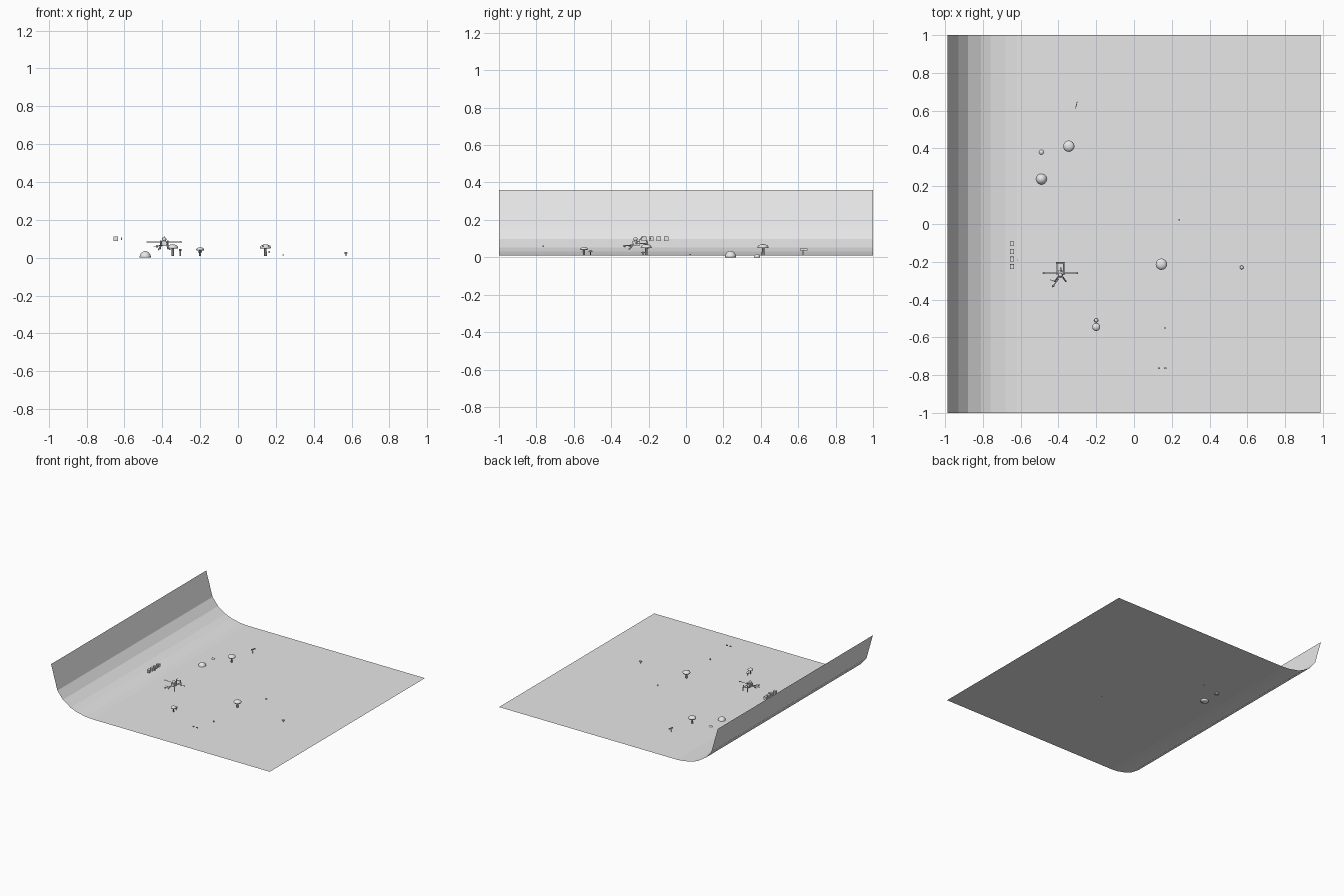
import bpy, bmesh, math
from mathutils import Vector, Matrix

if "Cube" in bpy.data.objects:
    bpy.data.objects.remove(bpy.data.objects["Cube"])

def mat(name, v):
    m = bpy.data.materials.new(name)
    m.diffuse_color = (v, v, v, 1)
    m.use_nodes = True
    m.node_tree.nodes["Principled BSDF"].inputs["Base Color"].default_value = m.diffuse_color
    return m

GREY = mat("light_grey", 0.8)

def finish(name, bm, smooth=False):
    me = bpy.data.meshes.new(name)
    bm.to_mesh(me)
    bm.free()
    me.materials.append(GREY)
    for p in me.polygons:
        p.use_smooth = smooth
    ob = bpy.data.objects.new(name, me)
    bpy.context.collection.objects.link(ob)
    return ob

def add_box(bm, c, s, rot=0.0):
    m = Matrix.Translation(c) @ Matrix.Rotation(rot, 4, 'Z') @ Matrix.Diagonal((*s, 1))
    bmesh.ops.create_cube(bm, size=1, matrix=m)

def add_rod(bm, a, b, r, r2=None, n=8):
    a, b = Vector(a), Vector(b)
    d = b - a
    m = Matrix.Translation((a + b) / 2) @ d.to_track_quat('Z', 'Y').to_matrix().to_4x4()
    bmesh.ops.create_cone(bm, cap_ends=True, segments=n, radius1=r,
                          radius2=r if r2 is None else r2, depth=d.length, matrix=m)

def add_ball(bm, c, s, n=12):
    m = Matrix.Translation(c) @ Matrix.Diagonal((*s, 1))
    bmesh.ops.create_uvsphere(bm, u_segments=n, v_segments=n // 2, radius=1, matrix=m)

def lathe(name, profile, loc, n=16):
    bm = bmesh.new()
    vs = [bm.verts.new((r, 0, z)) for r, z in profile]
    es = [bm.edges.new(p) for p in zip(vs, vs[1:])]
    bmesh.ops.spin(bm, geom=vs + es, cent=(0, 0, 0), axis=(0, 0, 1),
                   angle=2 * math.pi, steps=n)
    bmesh.ops.remove_doubles(bm, verts=bm.verts, dist=1e-5)
    bmesh.ops.recalc_face_normals(bm, faces=bm.faces)
    bmesh.ops.translate(bm, verts=bm.verts, vec=loc)
    return finish(name, bm, True)

# floor sheet that curves up into a leaning wall
profile = [(0.987, 0.01), (-0.62, 0.01), (-0.68, 0.015), (-0.76, 0.032), (-0.81, 0.052),
           (-0.88, 0.098), (-0.93, 0.16), (-0.987, 0.36)]
bm = bmesh.new()
rows = [[bm.verts.new((x, y, z)) for x, z in profile] for y in (-1, 1)]
for i in range(len(profile) - 1):
    bm.faces.new((rows[0][i], rows[1][i], rows[1][i + 1], rows[0][i + 1]))
finish("curved_ground", bm)

# mushrooms: stem with a domed cap
def mushroom(name, x, y, r, top, base=0.01):
    h = top - base
    s = r * 0.25
    prof = [(0, 0), (s, 0), (s * 0.85, h * 0.66), (r * 0.9, h * 0.64), (r, h * 0.73),
            (r * 0.85, h * 0.87), (r * 0.5, h * 0.97), (0, h)]
    lathe(name, prof, (x, y, base))

mushroom("mushroom_large_right", 0.145, -0.213, 0.03, 0.07)
mushroom("mushroom_large_back", -0.345, 0.412, 0.03, 0.07)
mushroom("mushroom_medium", -0.2, -0.545, 0.021, 0.055)
mushroom("mushroom_small", -0.2, -0.51, 0.011, 0.038)
mushroom("mushroom_far_right", 0.57, -0.23, 0.01, 0.03)

# half-buried stones
for name, y, r, h in (("stone_large", 0.238, 0.03, 0.035), ("stone_small", 0.38, 0.016, 0.017)):
    arc = [(r * math.cos(a * math.pi / 12), h * math.sin(a * math.pi / 12)) for a in range(6)]
    lathe(name, [(0, 0)] + arc + [(0, h)], (-0.49, y, 0), 14)

# row of four blocks with a raised frame toward the front
for k in range(4):
    bm = bmesh.new()
    c = Vector((-0.646, -0.225 + 0.04 * k, 0.1))
    add_box(bm, c, (0.022, 0.025, 0.025))
    front = [f for f in bm.faces if abs(f.normal.x) > 0.9 or abs(f.normal.z) > 0.9]
    bmesh.ops.inset_individual(bm, faces=front, thickness=0.005, depth=-0.002)
    finish("block_%d" % (k + 1), bm)
bm = bmesh.new()
add_box(bm, (-0.615, -0.19, 0.1), (0.004, 0.006, 0.012))
finish("block_chip", bm)

# hovering gadget: body, crossbar with end balls, legs and loose twigs
X, Y = -0.39, -0.25
bm = bmesh.new()
add_box(bm, (X, Y - 0.015, 0.075), (0.026, 0.04, 0.026))
add_ball(bm, (X, Y - 0.02, 0.097), (0.012, 0.012, 0.012))
finish("gadget_body", bm)
bm = bmesh.new()
add_rod(bm, (X - 0.09, Y - 0.01, 0.083), (X + 0.085, Y - 0.01, 0.083), 0.002)
for s in (-1, 1):
    add_ball(bm, (X + s * 0.088, Y - 0.01, 0.083), (0.006, 0.006, 0.004), 8)
finish("gadget_crossbar", bm)
bm = bmesh.new()
for s in (-1, 1):
    add_rod(bm, (X + s * 0.018, Y - 0.02, 0.075), (X + s * 0.018, Y + 0.045, 0.072), 0.003)
    add_rod(bm, (X + s * 0.018, Y + 0.04, 0.09), (X + s * 0.02, Y + 0.045, 0.045), 0.004)
    add_rod(bm, (X + s * 0.012, Y - 0.03, 0.07), (X + s * 0.03, Y - 0.055, 0.042), 0.004)
add_rod(bm, (X - 0.018, Y + 0.045, 0.08), (X + 0.018, Y + 0.045, 0.08), 0.003)
finish("gadget_legs", bm)
bm = bmesh.new()
add_rod(bm, (X - 0.01, Y - 0.04, 0.065), (X - 0.042, Y - 0.085, 0.062), 0.003, 0.002)
add_rod(bm, (X - 0.025, Y - 0.055, 0.06), (X - 0.055, Y - 0.045, 0.06), 0.002)
add_rod(bm, (X + 0.005, Y, 0.09), (X + 0.003, Y + 0.02, 0.112), 0.003, 0.002)
add_ball(bm, (X - 0.038, Y - 0.078, 0.06), (0.007, 0.007, 0.007), 8)
finish("gadget_twigs", bm)

# thin signpost with a flat top plate
bm = bmesh.new()
add_box(bm, (-0.305, 0.63, 0.041), (0.004, 0.04, 0.01), -0.25)
add_rod(bm, (-0.305, 0.625, 0.01), (-0.305, 0.625, 0.04), 0.003)
finish("signpost", bm)

# scattered chips
for name, c, s in (("chip_left", (0.132, -0.763, 0.06), (0.012, 0.007, 0.008)),
                   ("chip_right", (0.165, -0.763, 0.06), (0.012, 0.007, 0.008)),
                   ("chip_front", (0.165, -0.55, 0.03), (0.01, 0.006, 0.01)),
                   ("chip_middle", (0.24, 0.022, 0.015), (0.008, 0.008, 0.006))):
    bm = bmesh.new()
    add_box(bm, c, s)
    finish(name, bm)
